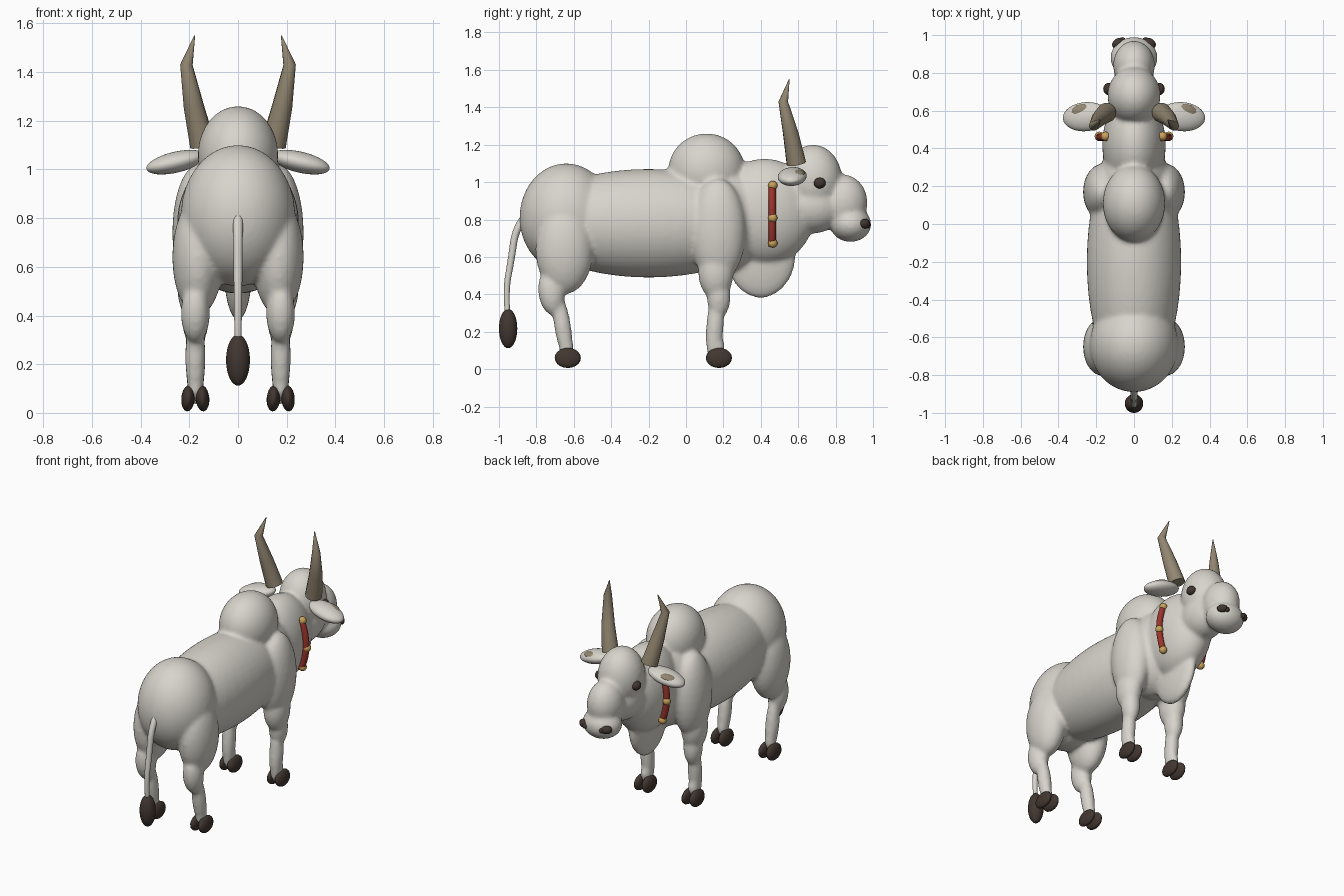
import bpy, math
from mathutils import Vector

old = bpy.data.objects.get("Cube")
if old:
    bpy.data.objects.remove(old, do_unlink=True)


def material(name, colour):
    m = bpy.data.materials.new(name)
    m.use_nodes = True
    m.diffuse_color = (*colour, 1)
    m.node_tree.nodes["Principled BSDF"].inputs["Base Color"].default_value = (*colour, 1)
    return m


HIDE = material("pale hide", (0.68, 0.66, 0.60))
HORN = material("horn tan", (0.29, 0.24, 0.165))
DARK = material("dark brown", (0.055, 0.038, 0.03))
RED = material("collar red", (0.33, 0.035, 0.025))
GOLD = material("bead gold", (0.58, 0.36, 0.10))


def ellipsoid(name, centre, radii, mat, tilt=(0, 0, 0), segments=32):
    bpy.ops.mesh.primitive_uv_sphere_add(segments=segments, ring_count=segments // 2, location=centre,
                                         rotation=[math.radians(a) for a in tilt])
    ob = bpy.context.object
    ob.name = name
    ob.scale = radii
    ob.data.materials.append(mat)
    bpy.ops.object.shade_smooth()
    return ob


def tube(name, points, radii, mat, sides=4, spline_type="POLY"):
    curve = bpy.data.curves.new(name, "CURVE")
    curve.dimensions = "3D"
    curve.bevel_depth = 1
    curve.bevel_resolution = sides
    curve.use_fill_caps = True
    spline = curve.splines.new(spline_type)
    spline.points.add(len(points) - 1)
    for p, co, r in zip(spline.points, points, radii):
        p.co = (*co, 1)
        p.radius = r
    if spline_type == "NURBS":
        spline.use_endpoint_u = True
        spline.order_u = 3
    curve.materials.append(mat)
    ob = bpy.data.objects.new(name, curve)
    bpy.context.collection.objects.link(ob)
    return ob


# Body masses on the centre line: centre, radii, tilt about x
centre_masses = [
    ((0, -0.64, 0.81), (0.235, 0.25, 0.29), 0),     # rump
    ((0, -0.20, 0.78), (0.25, 0.66, 0.29), 0),      # barrel
    ((0, 0.20, 0.80), (0.20, 0.24, 0.29), 0),       # chest
    ((0, 0.11, 1.06), (0.165, 0.205, 0.20), 0),     # hump
    ((0, 0.42, 0.84), (0.168, 0.27, 0.285), 0),     # neck
    ((0, 0.40, 0.62), (0.06, 0.188, 0.24), 0),      # dewlap
    ((0, 0.68, 1.01), (0.14, 0.155, 0.19), 0),      # skull
    ((0, 0.67, 0.87), (0.13, 0.18, 0.145), 0),      # jaw
    ((0, 0.84, 0.89), (0.11, 0.13, 0.15), 0),       # nose bridge
    ((0, 0.88, 0.775), (0.125, 0.11, 0.095), 0),    # muzzle
]
# Limb masses, repeated on each side
side_masses = [
    ((0.165, -0.65, 0.64), (0.105, 0.155, 0.24), 0),    # thigh
    ((0.175, -0.72, 0.41), (0.06, 0.07, 0.125), 8),     # hock
    ((0.175, -0.66, 0.23), (0.042, 0.045, 0.19), 9),    # shank
    ((0.175, -0.64, 0.12), (0.034, 0.04, 0.07), 0),     # hind pastern
    ((0.165, 0.17, 0.74), (0.105, 0.15, 0.28), 0),      # shoulder
    ((0.175, 0.16, 0.52), (0.075, 0.095, 0.15), 0),     # forearm
    ((0.175, 0.175, 0.39), (0.056, 0.064, 0.12), 0),    # knee
    ((0.175, 0.155, 0.23), (0.042, 0.047, 0.20), -4),   # cannon
    ((0.175, 0.165, 0.12), (0.034, 0.042, 0.07), 0),    # front pastern
]
masses = [ellipsoid("mass", c, r, HIDE, (t, 0, 0), 48) for c, r, t in centre_masses]
for side in (1, -1):
    masses += [ellipsoid("mass", (c[0] * side, c[1], c[2]), r, HIDE, (t, 0, 0)) for c, r, t in side_masses]

# Fuse the masses into one smooth skin
bpy.ops.object.select_all(action="DESELECT")
for ob in masses:
    ob.select_set(True)
bpy.context.view_layer.objects.active = masses[0]
bpy.ops.object.join()
body = bpy.context.object
body.name = "body"
bpy.ops.object.transform_apply(location=True, rotation=True, scale=True)
remesh = body.modifiers.new("fuse", "REMESH")
remesh.mode = "VOXEL"
remesh.voxel_size = 0.012
remesh.use_smooth_shade = True
soften = body.modifiers.new("soften", "SMOOTH")
soften.factor = 0.5
soften.iterations = 8
for name in ("fuse", "soften"):
    bpy.ops.object.modifier_apply(modifier=name)

for side, label in ((1, "left"), (-1, "right")):
    def at(x, y, z):
        return Vector((x * side, y, z))

    # Cloven hooves
    for end, y in (("hind", -0.632), ("front", 0.176)):
        for toe, x, lean in (("inner", 0.146, 5), ("outer", 0.205, -5)):
            ellipsoid(f"{label}_{end}_{toe}_hoof", at(x, y, 0.06), (0.028, 0.07, 0.054), DARK,
                      (0, lean * side, 0), 20)

    # Horns
    tube(f"{label}_horn",
         [at(0.145, 0.59, 1.10), at(0.182, 0.56, 1.26), at(0.212, 0.52, 1.43), at(0.178, 0.552, 1.55)],
         [0.053, 0.042, 0.026, 0.002], HORN)

    # Ears with a tan inner patch
    ellipsoid(f"{label}_ear", at(0.255, 0.568, 1.03), (0.125, 0.077, 0.043), HIDE, (0, 13 * side, -5 * side))
    ellipsoid(f"{label}_inner_ear", at(0.285, 0.59, 1.042), (0.06, 0.042, 0.022), HORN,
              (0, 13 * side, -25 * side), 20)

    # Eyes and nostrils
    ellipsoid(f"{label}_eye", at(0.135, 0.715, 0.995), (0.028, 0.032, 0.029), DARK, segments=20)
    ellipsoid(f"{label}_nostril", at(0.085, 0.957, 0.778), (0.034, 0.025, 0.026), DARK,
              (0, 0, -35 * side), 16)
    ellipsoid(f"{label}_nostril_fold", at(0.062, 0.975, 0.772), (0.017, 0.014, 0.017), DARK, segments=16)

    # Collar arc with beads
    def collar(t):
        return at(0.18 - 0.037 * t * t, 0.46, 0.825 + 0.165 * t)

    steps = [i / 6 for i in range(-6, 7)]
    tube(f"{label}_collar", [collar(t) for t in steps], [0.02] * len(steps), RED)
    for place, t in (("lower", -0.92), ("middle", -0.1), ("upper", 0.95)):
        p = collar(t)
        ellipsoid(f"{label}_{place}_bead", p + at(0.004, 0.004, 0), (0.025, 0.025, 0.025), GOLD, segments=16)

# Tail and its tuft
tube("tail", [(0, -0.85, 0.83), (0, -0.91, 0.76), (0, -0.935, 0.58), (0, -0.965, 0.42), (0, -0.953, 0.28)],
     [0.02, 0.02, 0.018, 0.016, 0.014], HIDE, spline_type="NURBS")
ellipsoid("tail_tuft", (0, -0.951, 0.217), (0.049, 0.049, 0.105), DARK)
